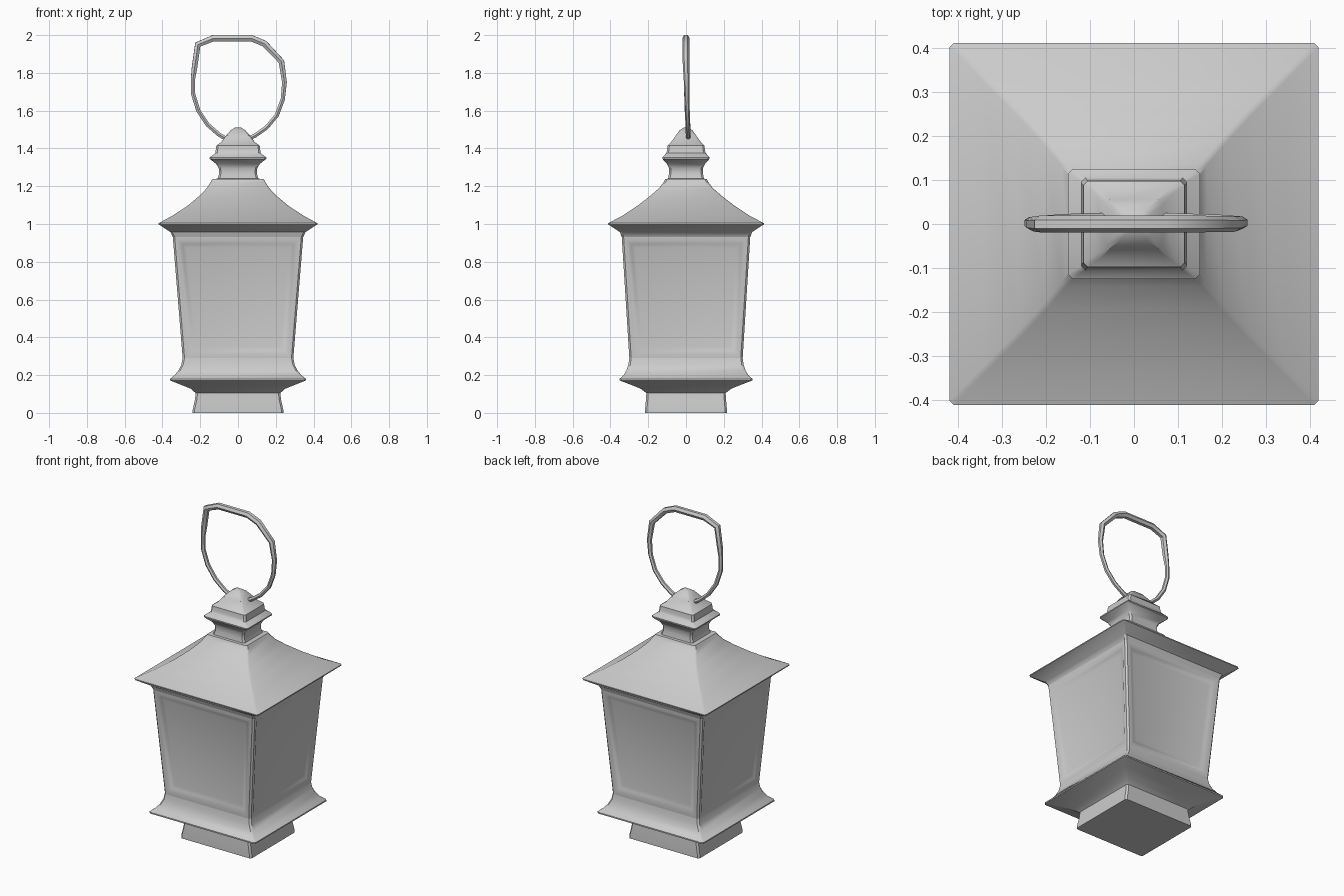
import bpy, bmesh, math

if "Cube" in bpy.data.objects:
    bpy.data.objects.remove(bpy.data.objects["Cube"])

CH = 0.01  # small corner chamfer


def section(bm, hx, hy, z):
    c = min(CH, hx * 0.3)
    pts = [(hx, -hy + c), (hx, hy - c), (hx - c, hy), (-hx + c, hy),
           (-hx, hy - c), (-hx, -hy + c), (-hx + c, -hy), (hx - c, -hy)]
    return [bm.verts.new((x, y, z)) for x, y in pts]


def loft(name, profile, cap_bottom=False, cap_top=False, panels=False):
    """Stack squared sections (half x, half y, z) into a shell."""
    bm = bmesh.new()
    rings = [section(bm, *p) for p in profile]
    for a, b in zip(rings, rings[1:]):
        for i in range(8):
            j = (i + 1) % 8
            bm.faces.new((a[i], a[j], b[j], b[i]))
    if cap_bottom:
        bm.faces.new(rings[0][::-1])
    if cap_top:
        bm.faces.new(rings[-1])
    bm.normal_update()
    if panels:
        # Softly recessed window panes on the four big sides
        sides = [f for f in bm.faces if f.calc_area() > 0.2]
        bmesh.ops.inset_individual(bm, faces=sides, thickness=0.025)
        bmesh.ops.inset_individual(bm, faces=sides, thickness=0.03, depth=-0.012)
        bmesh.ops.inset_individual(bm, faces=sides, thickness=0.03, depth=-0.006)
    me = bpy.data.meshes.new(name)
    bm.to_mesh(me)
    bm.free()
    ob = bpy.data.objects.new(name, me)
    bpy.context.collection.objects.link(ob)
    smooth(ob, 35)
    return ob


def smooth(ob, angle):
    bpy.ops.object.select_all(action='DESELECT')
    ob.select_set(True)
    bpy.context.view_layer.objects.active = ob
    bpy.ops.object.shade_smooth_by_angle(angle=math.radians(angle))


# Plinth and flared sill
loft("base", [(.24, .217, 0), (.24, .217, .015), (.228, .212, .07), (.224, .21, .105),
              (.25, .24, .128), (.305, .295, .15), (.36, .352, .172), (.36, .352, .18),
              (.335, .33, .2), (.315, .315, .225), (.3, .305, .255), (.293, .3, .29)],
     cap_bottom=True)

# Tapered lantern body
loft("body", [(.293, .3, .29), (.345, .34, .93)], panels=True)

# Hipped roof with a concave sweep
loft("roof", [(.345, .34, .93), (.357, .35, .957), (.42, .412, .998), (.42, .412, 1.004),
              (.345, .335, 1.045), (.265, .255, 1.098), (.205, .19, 1.148),
              (.165, .142, 1.19), (.145, .118, 1.222), (.135, .11, 1.238), (.108, .095, 1.24)])

# Stepped finial
loft("finial", [(.108, .095, 1.24), (.1, .09, 1.265), (.102, .09, 1.295), (.115, .1, 1.318),
                (.15, .125, 1.345), (.15, .125, 1.352), (.12, .105, 1.375), (.118, .1, 1.39),
                (.115, .098, 1.415), (.09, .08, 1.432), (.065, .055, 1.467),
                (.04, .035, 1.495), (.015, .012, 1.511)], cap_top=True)

# Bent wire carrying handle: x, y, z, thickness
path = [(-.06, .012, 1.45, .8), (-.1, .012, 1.473, .8), (-.16, .01, 1.525, .8), (-.21, .006, 1.6, .8),
        (-.238, .003, 1.69, .8), (-.238, .002, 1.77, .8), (-.23, 0, 1.83, 1.05), (-.213, 0, 1.95, 1.2),
        (-.13, 0, 1.984, 1.2), (.07, 0, 1.984, 1.2), (.14, 0, 1.955, 1.2), (.23, 0, 1.86, 1.1),
        (.246, .003, 1.75, .9), (.237, .005, 1.66, .8), (.205, .008, 1.575, .8),
        (.15, .01, 1.51, .8), (.09, .012, 1.468, .8), (.05, .012, 1.45, .8)]
cu = bpy.data.curves.new("handle", 'CURVE')
cu.dimensions = '3D'
cu.bevel_depth = 0.016
cu.bevel_resolution = 1
cu.use_fill_caps = True
sp = cu.splines.new('POLY')
sp.points.add(len(path) - 1)
for p, (x, y, z, r) in zip(sp.points, path):
    p.co = (x, y, z, 1)
    p.radius = r
handle = bpy.data.objects.new("handle", cu)
bpy.context.collection.objects.link(handle)
bpy.ops.object.select_all(action='DESELECT')
handle.select_set(True)
bpy.context.view_layer.objects.active = handle
bpy.ops.object.convert(target='MESH')
smooth(bpy.context.view_layer.objects.active, 40)
